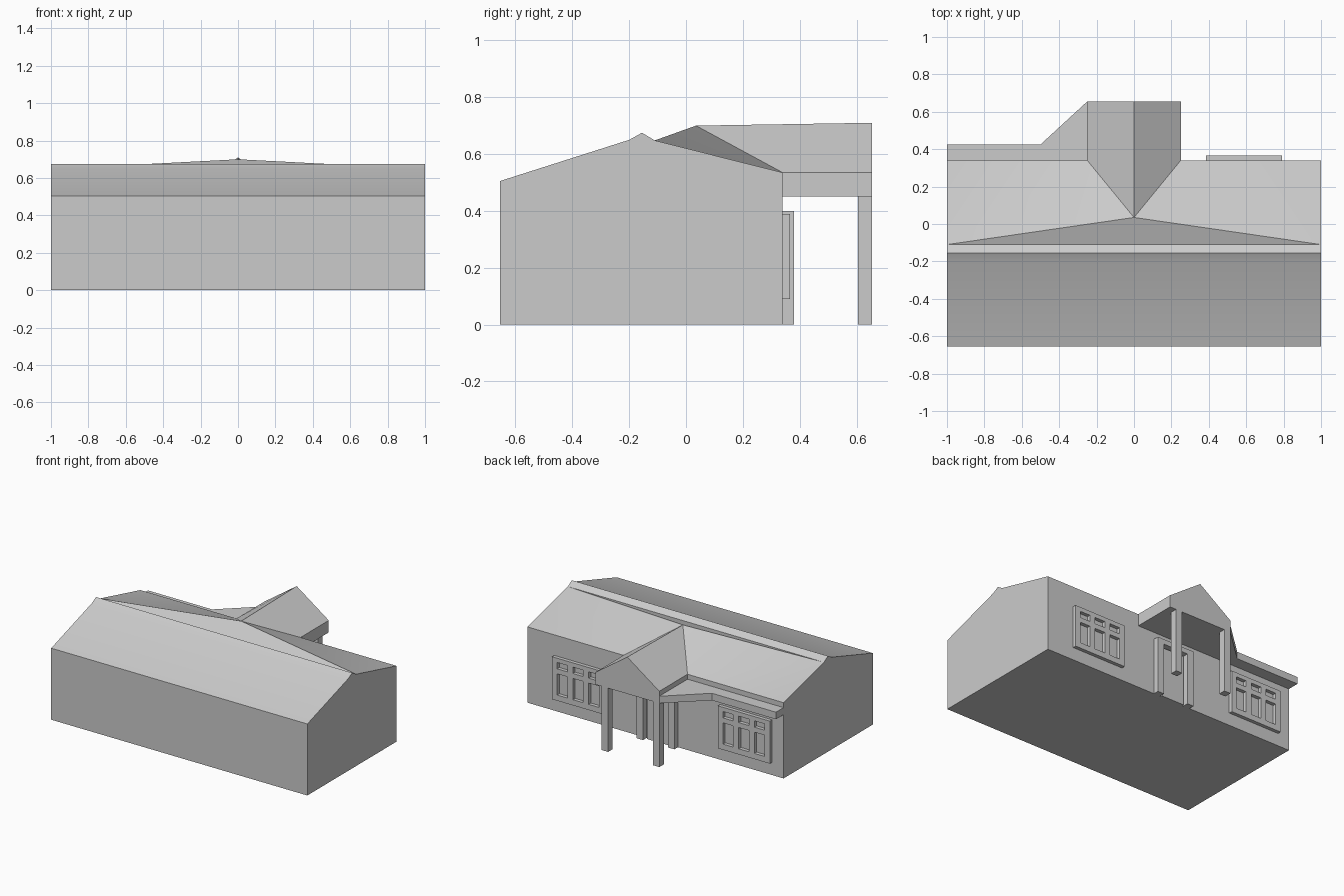
import bpy

if "Cube" in bpy.data.objects:
    bpy.data.objects.remove(bpy.data.objects["Cube"])


def mesh_object(name, verts, faces):
    mesh = bpy.data.meshes.new(name)
    mesh.from_pydata(verts, [], faces)
    mesh.update()
    obj = bpy.data.objects.new(name, mesh)
    bpy.context.collection.objects.link(obj)
    return obj


def box(name, x, y, z):
    verts = [(a, b, c) for a in x for b in y for c in z]
    faces = [(0, 1, 3, 2), (4, 6, 7, 5), (0, 4, 5, 1),
             (2, 3, 7, 6), (0, 2, 6, 4), (1, 5, 7, 3)]
    return mesh_object(name, verts, faces)


def slab(name, outline, z0, z1):
    # outline runs counter-clockwise seen from above
    n = len(outline)
    verts = [(x, y, z) for z in (z0, z1) for x, y in outline]
    faces = [tuple(reversed(range(n))), tuple(range(n, 2 * n))]
    faces += [(i, (i + 1) % n, (i + 1) % n + n, i + n) for i in range(n)]
    return mesh_object(name, verts, faces)


WALL = 0.34

# House shell: side profile extruded along x, back slope raised to the porch ridge
profile = [(-0.655, 0), (-0.655, 0.505), (-0.2, 0.65), (-0.155, 0.675),
           (-0.11, 0.648), (WALL, 0.535), (WALL, 0)]
n = len(profile)
verts = [(x, y, z) for x in (-1, 1) for y, z in profile]
verts += [(-0.25, WALL, 0.535), (0.25, WALL, 0.535), (0, 0.035, 0.70)]
L, R, A = 2 * n, 2 * n + 1, 2 * n + 2
faces = [tuple(reversed(range(n))), tuple(range(n, 2 * n))]
faces += [(i, i + 1, i + 1 + n, i + n) for i in range(4)]
faces += [(4, A, 4 + n), (4, L, A), (4, 5, L), (4 + n, A, R), (4 + n, R, 5 + n)]
faces += [(5, 6, 6 + n, 5 + n, R, L), (6, 0, n, n + 6)]
house = mesh_object("house_shell", verts, faces)
bpy.context.view_layer.objects.active = house
house.select_set(True)
bpy.ops.object.mode_set(mode='EDIT')
bpy.ops.mesh.select_all(action='SELECT')
bpy.ops.mesh.normals_make_consistent(inside=False)
bpy.ops.object.mode_set(mode='OBJECT')
bpy.ops.object.shade_smooth_by_angle(angle=0.52)

# Porch gable roof with flat soffit
front = [(-0.25, 0.655, 0.45), (0.25, 0.655, 0.45), (0.25, 0.655, 0.535),
         (0, 0.655, 0.71), (-0.25, 0.655, 0.535)]
back = [(-0.25, WALL, 0.45), (0.25, WALL, 0.45), (0.25, WALL, 0.535),
        (0, 0.035, 0.70), (-0.25, WALL, 0.535)]
mesh_object("porch_roof", front + back,
            [(4, 3, 2, 1, 0), (0, 1, 6, 5), (1, 2, 7, 6), (2, 3, 8, 7),
             (3, 4, 9, 8), (4, 0, 5, 9)])

# Side awning widening toward the porch
slab("awning", [(-1, WALL), (-0.25, WALL), (-0.25, 0.655), (-0.5, 0.425),
                (-1, 0.425)], 0.45, 0.50)

# Porch posts
for i, x in enumerate((-0.25, 0.15)):
    box(f"porch_post_{i}", (x, x + 0.05), (0.605, 0.655), (0, 0.45))

# Door with surround
for i, x in enumerate((-0.175, 0.07)):
    box(f"door_jamb_{i}", (x, x + 0.05), (WALL, 0.38), (0, 0.4))
box("door_header", (-0.125, 0.07), (WALL, 0.38), (0.365, 0.4))
box("door_leaf", (-0.115, 0.06), (WALL, 0.352), (0, 0.355))

# Windows: frame bars leave three small panes above three tall ones
for x0 in (-0.91, 0.385):
    y = (WALL, 0.365)
    x1 = x0 + 0.405
    for i, (z0, z1) in enumerate(((0.09, 0.13), (0.28, 0.315), (0.36, 0.39))):
        box(f"window_rail_{i}", (x0, x1), y, (z0, z1))
    bars = ((0, 0.04), (0.12, 0.163), (0.243, 0.286), (0.366, 0.405))
    for i, (a, b) in enumerate(bars):
        for z in ((0.13, 0.28), (0.315, 0.36)):
            box(f"window_bar_{i}", (x0 + a, x0 + b), y, z)
